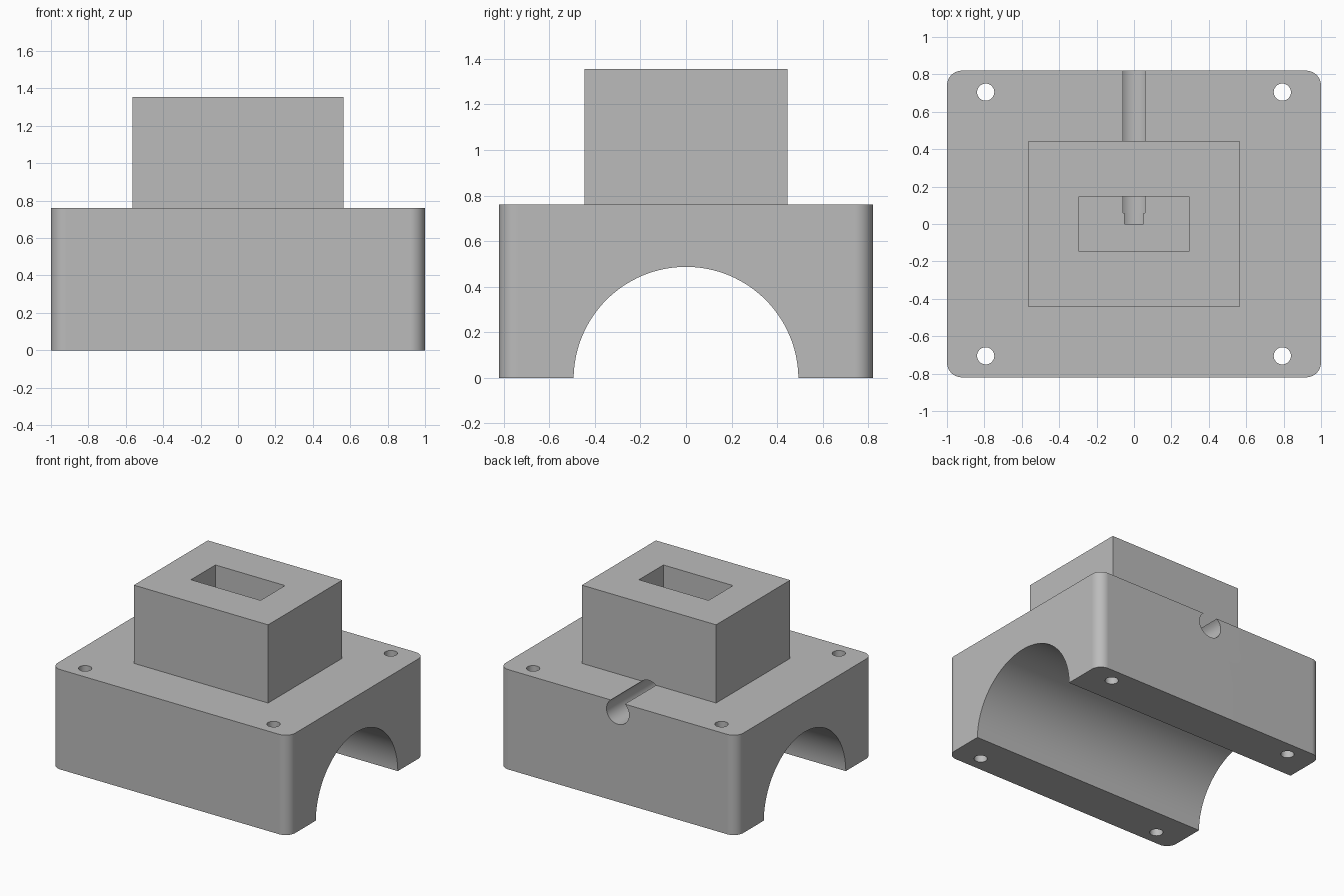
import bpy
import math

# Remove the default cube
default = bpy.data.objects.get("Cube")
if default:
    bpy.data.objects.remove(default, do_unlink=True)

BASE_TOP = 0.76
TOWER_TOP = 1.355
CHANNEL_Z = BASE_TOP - 0.074

# Single plain grey
grey = bpy.data.materials.new("plain grey")
grey.use_nodes = True
colour = (0.5, 0.5, 0.5, 1)
grey.diffuse_color = colour
grey.node_tree.nodes["Principled BSDF"].inputs["Base Color"].default_value = colour


def block(name, size, z_low):
    """Box centred on x and y, standing on z_low."""
    bpy.ops.mesh.primitive_cube_add(size=1, location=(0, 0, z_low + size[2] / 2))
    obj = bpy.context.object
    obj.name = name
    obj.scale = size
    bpy.ops.object.transform_apply(location=True, rotation=True, scale=True)
    obj.data.materials.append(grey)
    return obj


def rod(name, radius, length, location, rotation=(0, 0, 0), sides=48):
    bpy.ops.mesh.primitive_cylinder_add(vertices=sides, radius=radius, depth=length,
                                        location=location, rotation=rotation)
    obj = bpy.context.object
    obj.name = name
    bpy.ops.object.transform_apply(location=True, rotation=True, scale=True)
    obj.data.materials.append(grey)
    return obj


def apply_modifier(obj, modifier):
    bpy.ops.object.select_all(action="DESELECT")
    obj.select_set(True)
    bpy.context.view_layer.objects.active = obj
    bpy.ops.object.modifier_apply(modifier=modifier.name)


def cut(obj, cutter):
    mod = obj.modifiers.new("cut", "BOOLEAN")
    mod.operation = "DIFFERENCE"
    mod.solver = "EXACT"
    mod.object = cutter
    apply_modifier(obj, mod)


# Base block with rounded upright edges
base = block("base_block", (2, 1.64, BASE_TOP), 0)
weights = base.data.attributes.new("bevel_weight_edge", "FLOAT", "EDGE")
for edge in base.data.edges:
    a, b = (base.data.vertices[i].co for i in edge.vertices)
    weights.data[edge.index].value = 1.0 if abs(a.z - b.z) > 0.1 else 0.0
bevel = base.modifiers.new("rounded corners", "BEVEL")
bevel.limit_method = "WEIGHT"
bevel.width = 0.08
bevel.segments = 10
apply_modifier(base, bevel)

# Tower on top
tower = block("tower", (1.13, 0.89, TOWER_TOP - BASE_TOP), BASE_TOP)

# Cutters: saddle arch, bolt holes, tower pocket and rear channel
arch = rod("arch_cutter", 0.493, 3, (0, 0, -0.006), (0, math.pi / 2, 0), 128)
holes = [rod("bolt_hole_cutter", 0.046, 2, (x, y, 0.4))
         for x in (-0.793, 0.793) for y in (-0.705, 0.705)]
pocket = block("pocket_cutter", (0.586, 0.294, 2), 0.2)
along_y = (math.pi / 2, 0, 0)
channel = rod("channel_cutter", 0.095, 1, (0, 0.56, CHANNEL_Z), along_y, 64)
channel_end = rod("channel_end_cutter", 0.09, 0.2, (0, 0.1, CHANNEL_Z), along_y, 64)

for cutter in [arch, *holes, channel, channel_end]:
    cut(base, cutter)
for cutter in [pocket, channel]:
    cut(tower, cutter)
for cutter in [arch, *holes, pocket, channel, channel_end]:
    bpy.data.objects.remove(cutter, do_unlink=True)

# Smooth curved walls, crisp edges, flat large faces
for obj in (base, tower):
    bpy.ops.object.select_all(action="DESELECT")
    obj.select_set(True)
    bpy.context.view_layer.objects.active = obj
    bpy.ops.object.shade_smooth_by_angle(angle=math.radians(30))
    normals = obj.modifiers.new("flat large faces", "WEIGHTED_NORMAL")
    normals.keep_sharp = True
